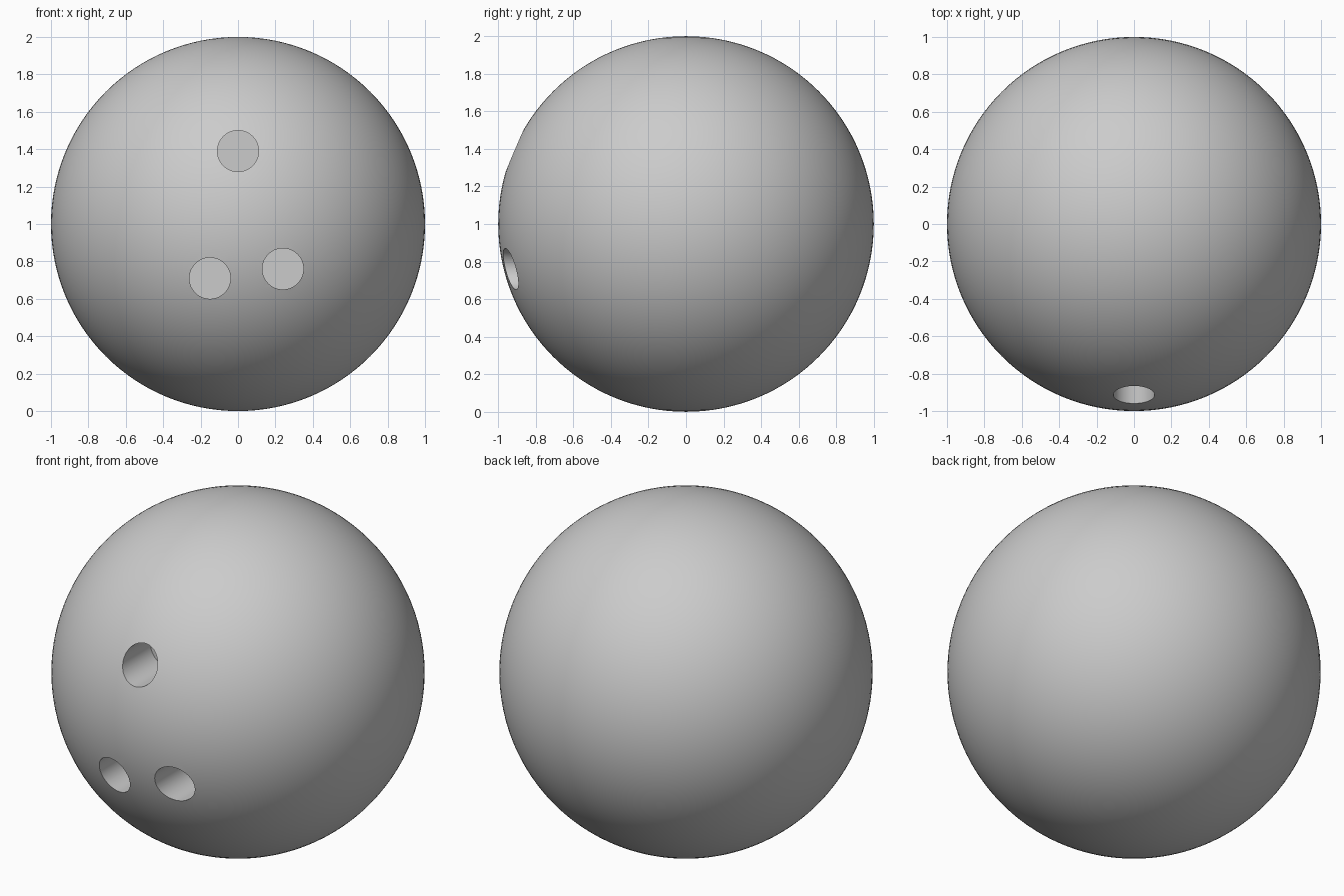
import bpy
import math

if "Cube" in bpy.data.objects:
    bpy.data.objects.remove(bpy.data.objects["Cube"])

# Ball body
bpy.ops.mesh.primitive_uv_sphere_add(segments=128, ring_count=64, radius=1, location=(0, 0, 1))
ball = bpy.context.object
ball.name = "ball"

RADIUS = 0.11
FLOOR_Y = -0.66      # flat bottom of the holes
START_Y = -1.2       # cutter start, outside the ball


def drill(name, x, z):
    """Cut one flat-bottomed finger hole running along y."""
    bpy.ops.mesh.primitive_cylinder_add(
        vertices=64, radius=RADIUS, depth=FLOOR_Y - START_Y,
        location=(x, (FLOOR_Y + START_Y) / 2, z), rotation=(math.pi / 2, 0, 0))
    cutter = bpy.context.object
    cutter.name = name
    cutter.hide_render = True
    mod = ball.modifiers.new(name, 'BOOLEAN')
    mod.operation = 'DIFFERENCE'
    mod.solver = 'EXACT'
    mod.object = cutter
    bpy.context.view_layer.objects.active = ball
    bpy.ops.object.modifier_apply(modifier=mod.name)
    bpy.data.objects.remove(cutter, do_unlink=True)


# Thumb hole above, two finger holes below
drill("thumb_hole", 0.0, 1.39)
drill("left_finger_hole", -0.15, 0.71)
drill("right_finger_hole", 0.24, 0.76)

# Smooth shell with crisp hole rims
bpy.ops.object.select_all(action='DESELECT')
ball.select_set(True)
bpy.context.view_layer.objects.active = ball
bpy.ops.object.shade_smooth_by_angle(angle=math.radians(30))
